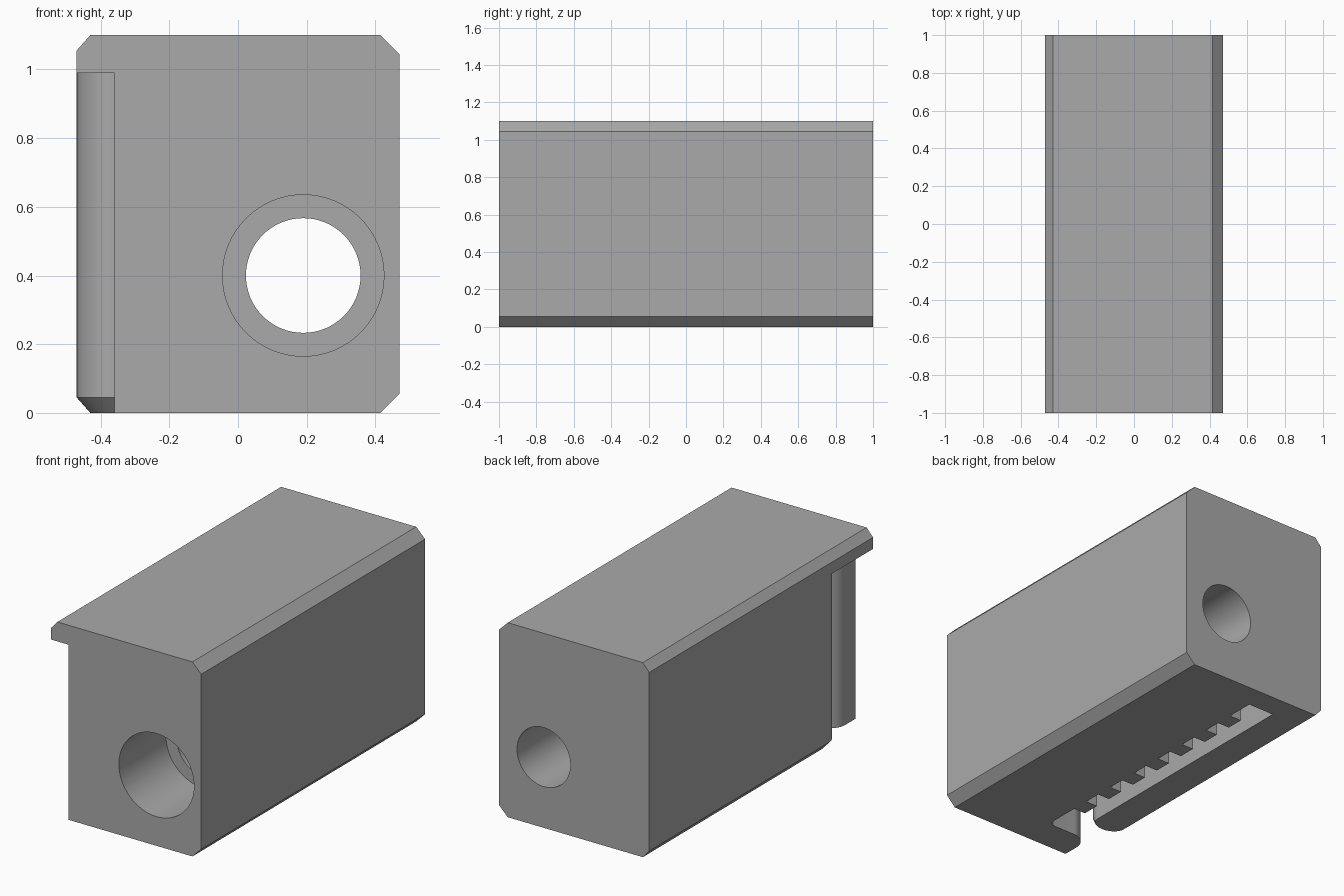
import bpy, bmesh
from math import sin, cos, pi, radians

cube = bpy.data.objects.get("Cube")
if cube:
    bpy.data.objects.remove(cube, do_unlink=True)

grey = bpy.data.materials.new("plain_grey")
grey.use_nodes = True
grey.diffuse_color = (0.4, 0.4, 0.4, 1)
grey.node_tree.nodes["Principled BSDF"].inputs["Base Color"].default_value = (0.4, 0.4, 0.4, 1)


def loft(name, rings):
    """Closed solid through matching rings of points."""
    bm = bmesh.new()
    loops = [[bm.verts.new(p) for p in ring] for ring in rings]
    n = len(loops[0])
    for a, b in zip(loops, loops[1:]):
        for i in range(n):
            j = (i + 1) % n
            bm.faces.new((a[i], a[j], b[j], b[i]))
    bm.faces.new(loops[0])
    bm.faces.new(loops[-1])
    bmesh.ops.recalc_face_normals(bm, faces=bm.faces)
    mesh = bpy.data.meshes.new(name)
    bm.to_mesh(mesh)
    bm.free()
    mesh.materials.append(grey)
    obj = bpy.data.objects.new(name, mesh)
    bpy.context.collection.objects.link(obj)
    return obj


def arc(cx, cy, rx, ry, start, end, steps):
    angles = [radians(start + (end - start) * k / steps) for k in range(steps + 1)]
    return [(cx + rx * cos(a), cy + ry * sin(a)) for a in angles]


def bore(name, radius, y0, y1):
    circle = arc(0.19, 0.4, radius, radius, 0, 360, 64)[:-1]
    return loft(name, [[(x, y, z) for x, z in circle] for y in (y0, y1)])


def slot_outline(inset):
    """Belt slot seen from above; inset narrows the tongue tip."""
    root, crest, wall = -0.085, -0.16, -0.25
    pts = [(-0.36, -1.1)]
    pts += arc(-0.26, -0.91, 0.1, 0.1, 180, 90, 12)            # rounded entry
    pts += arc(root - 0.04, -0.77, 0.04, 0.04, -90, 0, 6)      # inner corner
    for k in range(7):                                         # belt teeth
        y = -0.6 + 0.2 * k
        pts += [(root, y), (crest, y), (crest, y + 0.1), (root, y + 0.1)]
    pts += [(root, 0.86), (wall, 0.86)]
    pts += arc(-0.36 + inset / 2, -0.6, 0.11 - inset / 2, 0.11 - inset, 0, -180, 24)
    return pts + [(-0.6, -0.6), (-0.6, -1.1)]


# Chamfered block
section = [(-0.43, 0), (0.415, 0), (0.47, 0.055), (0.47, 1.045),
           (0.415, 1.1), (-0.43, 1.1), (-0.47, 1.055), (-0.47, 0.045)]
body = loft("clamp_body", [[(x, y, z) for x, z in section] for y in (-1, 1)])

# Toothed slot open below and at the front corner, and the stepped bore
levels = [(-0.045, 0.08), (0.045, 0), (0.99, 0)]
cutters = [
    loft("slot_cutter", [[(x, y, z) for x, y in slot_outline(i)] for z, i in levels]),
    bore("through_cutter", 0.167, -1.2, 1.2),
    bore("counterbore_cutter", 0.235, -1.3, -0.58),
]

bpy.ops.object.select_all(action='DESELECT')
bpy.context.view_layer.objects.active = body
body.select_set(True)
for cutter in cutters:
    cutter.hide_render = True
    mod = body.modifiers.new(cutter.name, 'BOOLEAN')
    mod.operation = 'DIFFERENCE'
    mod.solver = 'EXACT'
    mod.object = cutter
    bpy.ops.object.modifier_apply(modifier=mod.name)
    bpy.data.objects.remove(cutter, do_unlink=True)

bpy.ops.object.shade_smooth_by_angle(angle=radians(30))
